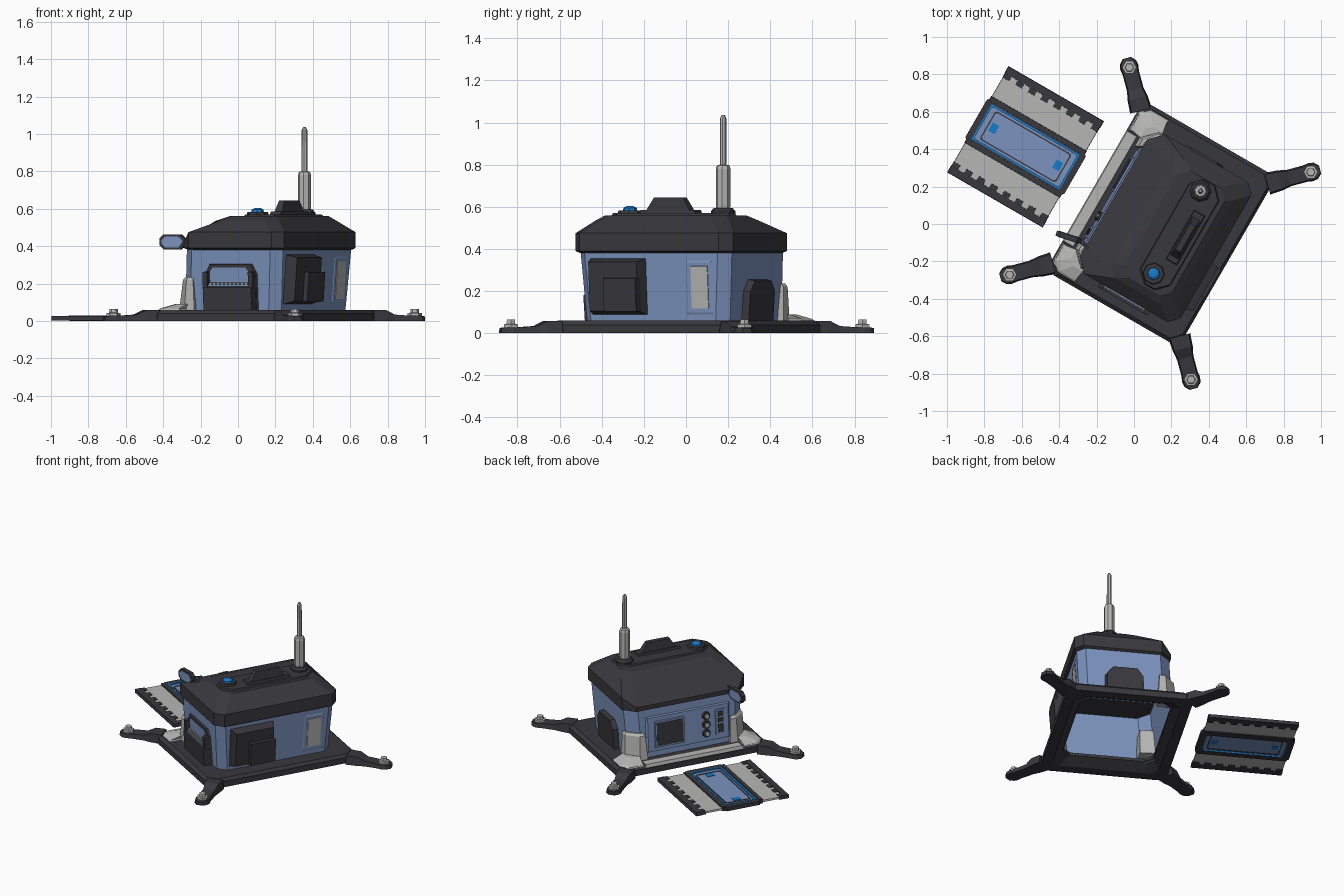
import bpy, bmesh, math
from mathutils import Matrix, Vector

if "Cube" in bpy.data.objects:
    bpy.data.objects.remove(bpy.data.objects["Cube"])

# The whole outpost is built square, then turned 30 degrees into place
WORLD = Matrix.Translation((0.140, 0.003, 0)) @ Matrix.Rotation(math.radians(-30), 4, 'Z')


def material(name, r, g, b):
    m = bpy.data.materials.new(name)
    m.diffuse_color = (r, g, b, 1)
    m.use_nodes = True
    m.node_tree.nodes["Principled BSDF"].inputs["Base Color"].default_value = m.diffuse_color
    return m


BLUE = material("slate_blue", 0.20, 0.29, 0.51)
DARK = material("charcoal", 0.04, 0.04, 0.047)
GREY = material("light_grey", 0.47, 0.47, 0.46)
BRIGHT = material("bright_blue", 0.01, 0.2, 0.6)


def loft(name, rings, mat, caps=(True, True), cyclic=False):
    bm = bmesh.new()
    vs = [[bm.verts.new(p) for p in r] for r in rings]
    n = len(rings[0])
    pairs = list(zip(vs, vs[1:])) + ([(vs[-1], vs[0])] if cyclic else [])
    for a, b in pairs:
        for i in range(n):
            j = (i + 1) % n
            bm.faces.new((a[i], a[j], b[j], b[i]))
    if not cyclic:
        if caps[0]:
            bm.faces.new(vs[0][::-1])
        if caps[1]:
            bm.faces.new(vs[-1])
    bmesh.ops.recalc_face_normals(bm, faces=bm.faces)
    me = bpy.data.meshes.new(name)
    bm.to_mesh(me)
    bm.free()
    me.materials.append(mat)
    ob = bpy.data.objects.new(name, me)
    ob.matrix_world = WORLD
    bpy.context.collection.objects.link(ob)
    return ob


def octagon(u0, u1, v0, v1, c, z, e=None):
    e = c if e is None else e      # e: chamfer on the rear (+u) corners
    return [(u0, v0 + c, z), (u0 + c, v0, z), (u1 - e, v0, z), (u1, v0 + e, z),
            (u1, v1 - e, z), (u1 - e, v1, z), (u0 + c, v1, z), (u0, v1 - c, z)]


def box(name, u0, u1, v0, v1, z0, z1, mat, taper=0.0):
    def ring(t, z):
        return [(u0 + t, v0 + t, z), (u1 - t, v0 + t, z), (u1 - t, v1 - t, z), (u0 + t, v1 - t, z)]
    return loft(name, [ring(0, z0), ring(taper, z1)], mat)


def lathe(name, u, v, profile, mat, n=8):
    angs = [2 * math.pi * (i + 0.5) / n for i in range(n)]
    return loft(name, [[(u + r * math.cos(a), v + r * math.sin(a), z) for a in angs]
                       for r, z in profile], mat)


# Points on the tapered walls: a runs along the wall, d is outward distance
def on_wall(face, a, z, d):
    t = (z - 0.03) / 0.36
    if face == '+u':
        return (0.305 + 0.025 * t + d, a, z)
    if face == '-u':
        return (-0.30 + 0.025 * t - d, a, z)
    s = 1 if face == '+v' else -1
    return (a, s * ((0.385 if s > 0 else 0.395) + 0.025 * t + d), z)


def side(name, face, pts, depth, mat, shrink=1.0, start=0.001):
    ca = sum(p[0] for p in pts) / len(pts)
    cz = sum(p[1] for p in pts) / len(pts)
    rings = [[on_wall(face, ca + (a - ca) * s, cz + (z - cz) * s, d) for a, z in pts]
             for d, s in ((start, 1), (depth, shrink))]
    return loft(name, rings, mat)


def rect(a0, a1, z0, z1):
    return [(a0, z0), (a1, z0), (a1, z1), (a0, z1)]


# Ground frame: thin deck with a skirt, open in the middle
loft("ground_frame", [octagon(-0.405, 0.415, -0.525, 0.525, 0.05, 0.0),
                      octagon(-0.405, 0.415, -0.525, 0.525, 0.05, 0.04),
                      octagon(-0.39, 0.40, -0.505, 0.505, 0.05, 0.06),
                      octagon(-0.29, 0.295, -0.375, 0.375, 0.05, 0.06),
                      octagon(-0.29, 0.295, -0.375, 0.375, 0.05, 0.04),
                      octagon(-0.34, 0.35, -0.45, 0.45, 0.05, 0.0)], DARK, cyclic=True)

# Four diagonal feet with bolts, and grey corner guards on the entry side
for su in (-1, 1):
    for sv in (-1, 1):
        tag = ("entry" if su < 0 else "rear") + ("_left" if sv > 0 else "_right")
        tip = Vector((su * 0.56, sv * 0.64, 0))
        d = Vector((su, sv, 0)).normalized()
        n = Vector((-d.y, d.x, 0))
        rings = []
        for t, w, z in ((-0.24, .06, .058), (-0.17, .055, .058), (-0.12, .045, .034),
                        (-0.03, .045, .028), (0.0, .05, .028), (0.028, .045, .028), (0.052, .022, .024)):
            c = tip + d * t
            up = Vector((0, 0, z))
            rings.append([c - n * w, c + n * w, c + n * w * .85 + up, c - n * w * .85 + up])
        loft("foot_" + tag, rings, DARK)
        lathe("bolt_" + tag, tip.x, tip.y, [(.038, .02), (.038, .042), (.024, .044), (.022, .064)], GREY, 6)
        if su < 0:
            def q(*pts):
                return [(u, sv * v, z) for u, v, z in pts]
            loft("corner_guard_base_" + tag,
                 [q((-.395, .35, .055), (-.395, .46, .055), (-.345, .505, .055), (-.23, .505, .055), (-.23, .35, .055)),
                  q((-.38, .355, .068), (-.38, .45, .068), (-.34, .49, .068), (-.24, .49, .068), (-.24, .355, .068)),
                  q((-.32, .345, .09), (-.32, .40, .09), (-.29, .43, .09), (-.23, .43, .09), (-.23, .345, .09))], GREY)
            loft("corner_guard_post_" + tag,
                 [q((-.325, .29, .06), (-.325, .345, .06), (-.25, .42, .06), (-.19, .42, .06), (-.2, .3, .06)),
                  q((-.305, .30, .22), (-.305, .34, .22), (-.24, .415, .22), (-.2, .415, .22), (-.2, .31, .22)),
                  q((-.29, .31, .235), (-.29, .335, .235), (-.235, .405, .235), (-.2, .405, .235), (-.2, .31, .235))], GREY)

# Entry step
box("entry_step", -0.405, -0.335, -0.345, 0.345, 0.045, 0.065, GREY, 0.006)

# Hollow body walls
loft("body_walls", [octagon(-0.30, 0.305, -0.395, 0.385, 0.07, 0.03, .05),
                    octagon(-0.275, 0.33, -0.42, 0.41, 0.07, 0.39, .05)], BLUE, caps=(False, False))

# Roof with a long slope over the entry side
eave = octagon(-0.285, 0.347, -0.437, 0.425, 0.07, 0.475, .05)
eave = [(u, v, min(z, 0.42 + (u + 0.285) * 0.8)) for u, v, z in eave]
loft("roof", [octagon(-0.265, 0.33, -0.42, 0.41, 0.07, 0.38, .05),
              octagon(-0.285, 0.347, -0.437, 0.425, 0.07, 0.39, .05), eave,
              octagon(-0.12, 0.275, -0.375, 0.36, 0.06, 0.535),
              octagon(-0.05, 0.24, -0.335, 0.325, 0.05, 0.56)], DARK)
loft("roof_pad", [octagon(0.025, 0.215, -0.325, 0.325, 0.06, 0.555),
                  octagon(0.032, 0.208, -0.318, 0.318, 0.06, 0.57)], DARK)

# Roof fin, antenna and beacon
box("fin_base", 0.12, 0.19, -0.15, 0.155, 0.565, 0.585, DARK, 0.005)
loft("roof_fin", [[(.155 - w, -h, z), (.155 + w, -h, z), (.155 + w, h, z), (.155 - w, h, z)]
                  for w, h, z in ((.025, .12, .58), (.016, .08, .645))], DARK)
lathe("antenna_base", .1, .258, [(.058, .565), (.058, .58), (.045, .595)], DARK)
lathe("antenna", .1, .258, [(.033, .59), (.035, .61), (.035, .78), (.03, .797), (.016, .80),
                            (.015, 1.02), (.007, 1.037)], GREY)
lathe("beacon_base", .104, -.25, [(.06, .565), (.055, .583)], DARK)
lathe("beacon", .104, -.25, [(.034, .58), (.032, .595), (.017, .603)], BRIGHT)

# Rear wall: cabinet and grey vent plate
side("rear_cabinet", '+u', rect(-.335, -.035, .09, .355), .06, DARK, .88)
side("rear_cabinet_door", '+u', rect(-.23, -.045, .10, .265), .085, DARK, .95)
side("vent_frame", '+u', rect(.185, .325, .09, .345), .004, BLUE, .93)
side("vent_plate", '+u', rect(.21, .305, .115, .32), .007, GREY, .97)

# Left wall: low locker with cut top corners
side("side_locker", '+v', [(-.10, .05), (.15, .05), (.15, .20), (.11, .255), (-.06, .255), (-.10, .20)],
     .035, DARK, .93)

# Right wall: hopper with posts, tray and toothed strip
side("hopper_back", '-v', [(-.125, .05), (.195, .05), (.195, .25), (.165, .305), (-.095, .305), (-.125, .25)],
     .015, DARK, .97)
side("hopper_window", '-v', [(-.09, .18), (.155, .18), (.155, .26), (.135, .285), (-.07, .285), (-.09, .26)], .018, BLUE)
side("hopper_tray", '-v', rect(-.12, .19, .05, .185), .055, DARK, .96)
for i, a in enumerate((-.12, .16)):
    side(f"hopper_post_{i}", '-v', rect(a, a + .03, .17, .265), .045, DARK, .92)
side("hopper_lip", '-v', rect(-.09, .16, .18, .196), .04, BLUE)
for i in range(10):
    a = -.085 + i * .0245
    side(f"hopper_tooth_{i}", '-v', rect(a, a + .014, .194, .206), .036, GREY)

# Entry wall: control panel with window, three knobs and a switch strip
side("control_panel", '-u', rect(-.30, .29, .095, .335), .012, BLUE, .96)
side("panel_window_frame", '-u', rect(.02, .235, .12, .305), .022, BLUE, .95)
side("panel_window", '-u', rect(.035, .22, .135, .29), .025, DARK)
for i, z in enumerate((.155, .215, .275)):
    def disc(r):
        return [(-.13 + r * math.cos(k * math.pi / 4 + .39), z + r * math.sin(k * math.pi / 4 + .39)) for k in range(8)]
    side(f"knob_ring_{i}", '-u', disc(.03), .025, DARK, .9)
    side(f"knob_cap_{i}", '-u', disc(.017), .032, GREY, .8)
side("switch_strip", '-u', rect(-.265, -.195, .13, .305), .02, BLUE, .95)
for i, (z, h) in enumerate(((.145, .06), (.215, .03), (.255, .035))):
    side(f"switch_{i}", '-u', rect(-.25, -.21, z, z + h), .026, DARK, .9)

# Small mirror on an arm beside the entry
mirror_frame = Matrix.Translation((-.387, -.308, .423)) @ Matrix.Rotation(math.radians(12), 4, 'Z')


def slab(name, w, h, y0, y1, mat):
    c = .022
    pts = [(-w, -h + c), (-w + c, -h), (w - c, -h), (w, -h + c), (w, h - c), (w - c, h), (-w + c, h), (-w, h - c)]
    loft(name, [[mirror_frame @ Vector((x, y, z)) for x, z in pts] for y in (y0, y1)], mat)


slab("mirror_case", .07, .04, -.014, .014, DARK)
slab("mirror_glass", .058, .03, -.017, .017, BLUE)
loft("mirror_arm", [[(u, v - .006, .43), (u, v + .006, .43), (u, v + .006, .442), (u, v - .006, .442)]
                    for u, v in ((-.345, -.30), (-.22, -.31))], DARK)

# Ground panel: grey bands, dark toothed edges and a blue centre cell set in an open frame
PV = -.005
U0, U1 = -1.123, -.533
for s in (-1, 1):
    def band(name, u0, u1, a, b, z0, z1, mat=DARK):
        lo, hi = sorted((PV + s * a, PV + s * b))
        box(f"{name}_{'left' if s > 0 else 'right'}", u0, u1, lo, hi, z0, z1, mat, .002)
    band("panel_sheet", U0 + .003, U1 - .003, .125, .29, .008, .02, GREY)
    band("panel_edge", U0, U1, .285, .328, .002, .026)
    band("panel_rail", U0, U1, .115, .145, .002, .03)
    for i in range(8):
        u = U0 + .002 + i * .0776
        band(f"panel_tooth_{i}", u, u + .043, .258, .29, .002, .025)


def ring_frame(name, u, v, w, c, z0, z1, mat):
    m = (U0 + U1) / 2
    loft(name, [octagon(m - u + k, m + u - k, PV - v + k, PV + v - k, c, z)
                for k, z in ((0, z0), (0, z1), (w, z1), (w, z0))], mat, cyclic=True)


ring_frame("panel_core", .305, .135, .035, .02, .0, .027, DARK)
ring_frame("panel_glow_frame", .272, .108, .01, .005, .004, .029, BRIGHT)
box("panel_cell", -1.09, -.566, PV - .10, PV + .10, .012, .02, BLUE)
ring_frame("panel_cell_trim", .235, .088, .007, .01, .010, .023, DARK)
for i, u in enumerate((-1.025, -.63)):
    box(f"panel_light_{i}", u - .02, u + .02, PV - .025, PV + .025, .010, .023, BRIGHT)
